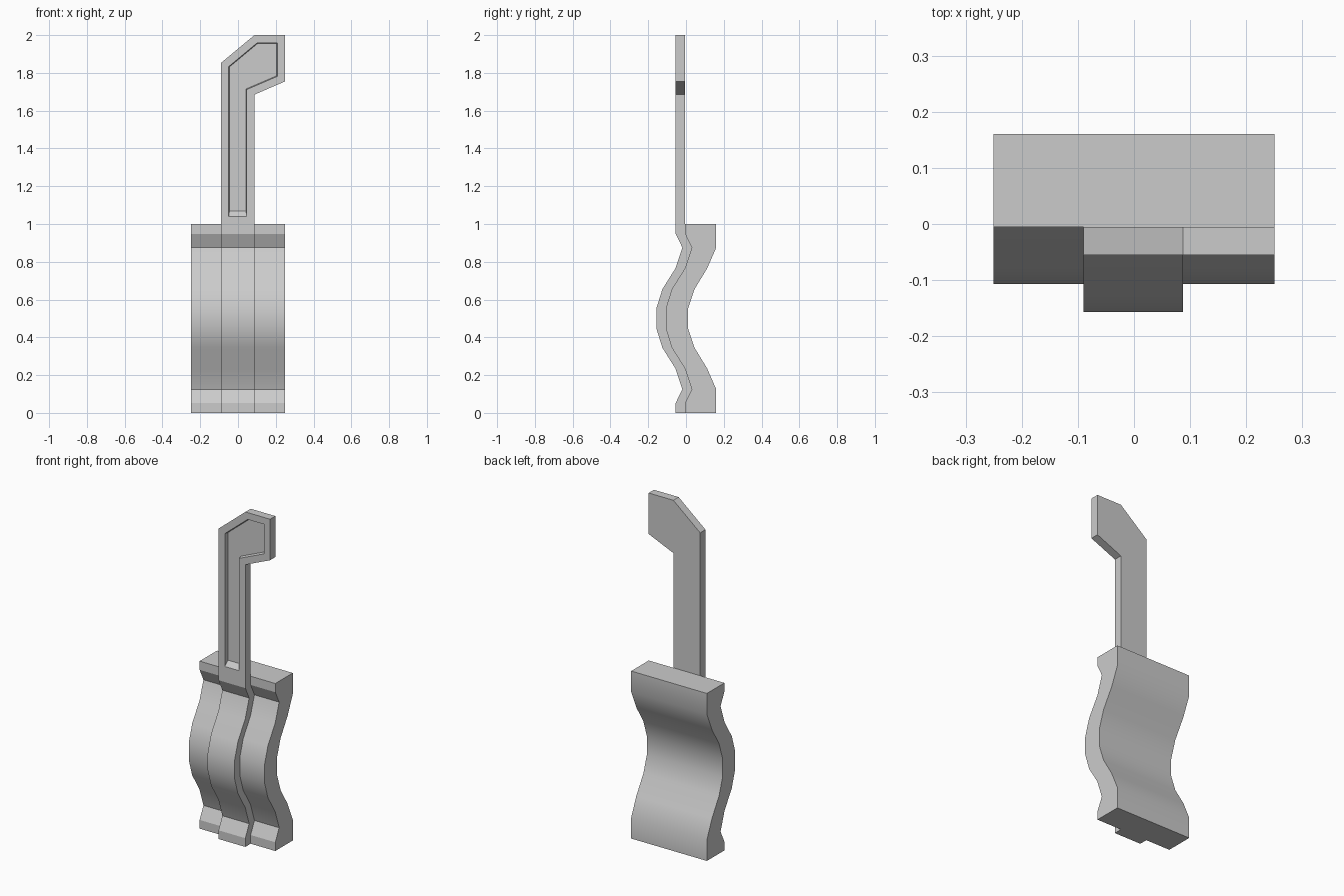
import bpy, bmesh
from mathutils import Vector

if "Cube" in bpy.data.objects:
    bpy.data.objects.remove(bpy.data.objects["Cube"])


def prism(bm, start, end):
    """Solid between two matching outlines; returns the start cap."""
    a = [bm.verts.new(p) for p in start]
    b = [bm.verts.new(p) for p in end]
    n = len(a)
    cap = bm.faces.new(a)
    bm.faces.new(b[::-1])
    for i in range(n):
        j = (i + 1) % n
        bm.faces.new((a[j], a[i], b[i], b[j]))
    return cap


def side_prism(bm, profile, x0, x1):
    return prism(bm, [(x0, y, z) for y, z in profile],
                 [(x1, y, z) for y, z in profile])


def finish(bm, name):
    bmesh.ops.recalc_face_normals(bm, faces=bm.faces)
    mesh = bpy.data.meshes.new(name)
    bm.to_mesh(mesh)
    bm.free()
    obj = bpy.data.objects.new(name, mesh)
    bpy.context.collection.objects.link(obj)
    bpy.ops.object.select_all(action='DESELECT')
    obj.select_set(True)
    bpy.context.view_layer.objects.active = obj
    bpy.ops.object.shade_smooth_by_angle(angle=0.436)  # 25 degrees
    return obj


def mirrored(half):
    """Complete a (y, z) half curve by reflecting it about z = 0.5."""
    return half + [(y, 1 - z) for y, z in reversed(half)]


# Wavy side curves
front = mirrored([(-0.005, 0), (-0.005, 0.052), (0.031, 0.125),
                  (-0.006, 0.235), (-0.075, 0.345), (-0.107, 0.447)])
back = mirrored([(0.16, 0), (0.16, 0.125), (0.112, 0.235),
                 (0.045, 0.345), (0.011, 0.447)])
strip_front = [(y - 0.05, z) for y, z in front]

# Wavy grip body
bm = bmesh.new()
side_prism(bm, front + back[::-1], -0.25, 0.25)
finish(bm, "curved_body")

# Raised centre strip continuing up into the hooked blade
bm = bmesh.new()
X0, X1 = -0.09, 0.087
side_prism(bm, strip_front + front[::-1], X0, X1)
outline = [(X0, 1), (X1, 1), (X1, 1.685), (0.25, 1.755),
           (0.25, 2), (0.087, 2), (X0, 1.853)]
blade_front = prism(bm, [(x, -0.055, z) for x, z in outline],
                    [(x, -0.005, z) for x, z in outline])
bmesh.ops.recalc_face_normals(bm, faces=bm.faces)

# Recess in the blade's front face, with a sloped lower end
bmesh.ops.inset_individual(bm, faces=[blade_front], thickness=0.041,
                           use_even_offset=True)
bmesh.ops.inset_individual(bm, faces=[blade_front], thickness=0.004,
                           use_even_offset=True)
for v in blade_front.verts:
    v.co.y = -0.03
    if v.co.z < 1.2:
        v.co.z = 1.07

# Weld blade to strip and drop the inner joint
bmesh.ops.remove_doubles(bm, verts=bm.verts, dist=0.0005)
joint = [f for f in bm.faces if all(abs(v.co.z - 1) < 0.001 for v in f.verts)]
bmesh.ops.delete(bm, geom=joint, context='FACES_ONLY')
finish(bm, "strip_and_blade")
